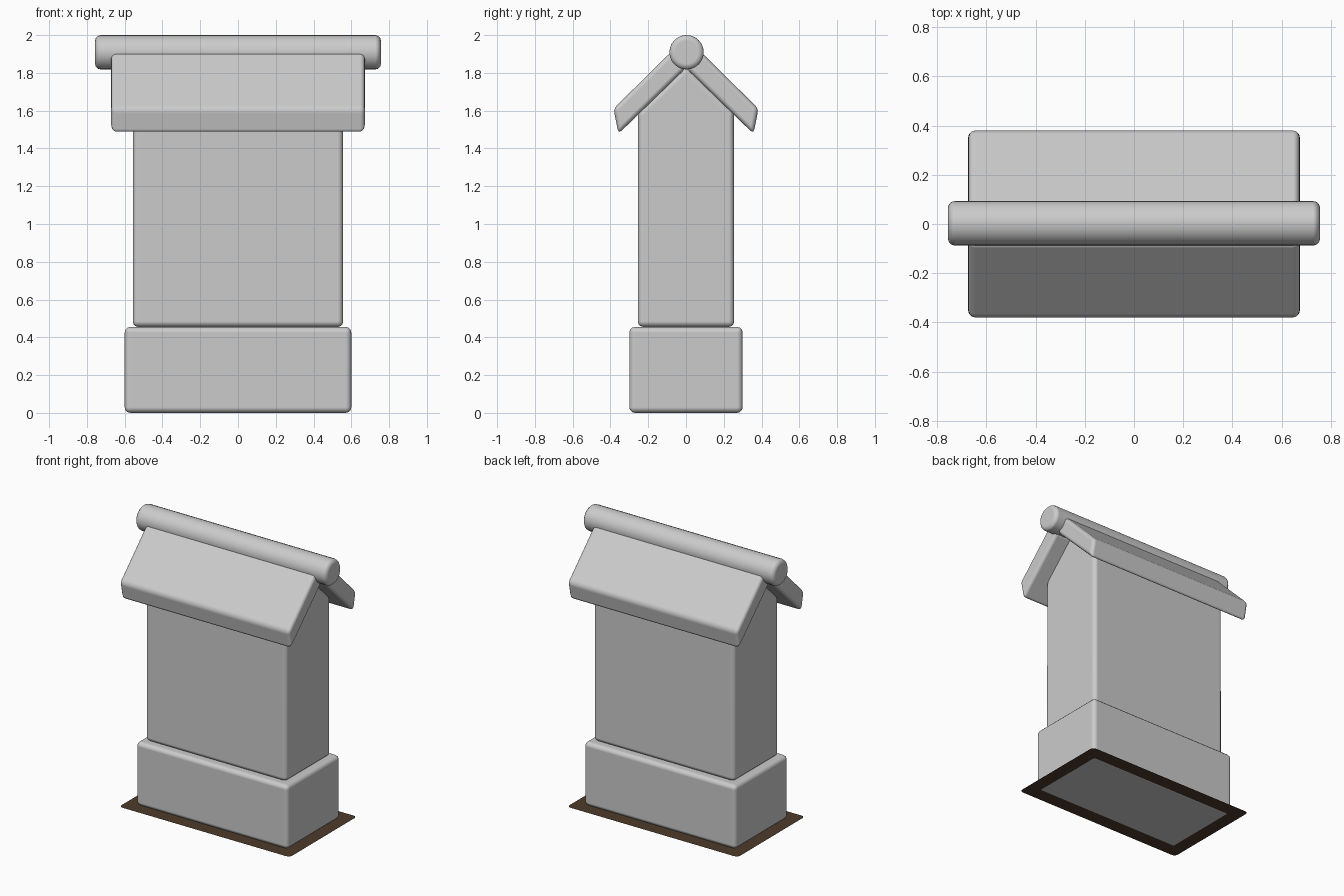
import bpy, bmesh, math

cube = bpy.data.objects.get("Cube")
if cube:
    bpy.data.objects.remove(cube, do_unlink=True)


def material(name, color):
    m = bpy.data.materials.new(name)
    m.use_nodes = True
    m.diffuse_color = (*color, 1)
    m.node_tree.nodes["Principled BSDF"].inputs["Base Color"].default_value = (*color, 1)
    return m


stone = material("stone grey", (0.6, 0.6, 0.6))
earth = material("earth brown", (0.075, 0.045, 0.024))


def finish(bm, name, mat, bevel=0.03, segments=3):
    """Turn the mesh into an object with softened edges."""
    bmesh.ops.recalc_face_normals(bm, faces=bm.faces)
    mesh = bpy.data.meshes.new(name)
    bm.to_mesh(mesh)
    bm.free()
    mesh.materials.append(mat)
    ob = bpy.data.objects.new(name, mesh)
    bpy.context.collection.objects.link(ob)
    if bevel:
        mod = ob.modifiers.new("soft edges", "BEVEL")
        mod.width, mod.segments = bevel, segments
        mod.limit_method, mod.angle_limit = "ANGLE", math.radians(32)
        mod.harden_normals = True
        bpy.context.view_layer.objects.active = ob
        ob.select_set(True)
        bpy.ops.object.shade_smooth_by_angle(angle=math.radians(40))
        ob.select_set(False)
    return ob


def extrude_x(name, profile, half, mat, bevel=0.03):
    """Extrude a (y, z) profile along x, centred."""
    bm = bmesh.new()
    face = bm.faces.new([bm.verts.new((-half, y, z)) for y, z in profile])
    side = bmesh.ops.extrude_face_region(bm, geom=[face])["geom"]
    verts = [v for v in side if isinstance(v, bmesh.types.BMVert)]
    bmesh.ops.translate(bm, verts=verts, vec=(2 * half, 0, 0))
    return finish(bm, name, mat, bevel)


# Plinth and gabled body
extrude_x("plinth", [(-0.3, 0), (0.3, 0), (0.3, 0.455), (-0.3, 0.455)], 0.6, stone)
extrude_x("body", [(-0.255, 0.455), (0.255, 0.455), (0.255, 1.59),
                   (0, 1.835), (-0.255, 1.59)], 0.557, stone)

# Two sloping roof slabs
for side, name in ((-1, "front_roof_slab"), (1, "back_roof_slab")):
    slab = [(0.0, 1.825), (0.357, 1.478), (0.384, 1.61), (0.08, 1.91)]
    extrude_x(name, [(side * y, z) for y, z in slab], 0.672, stone, 0.025)

# Round ridge pole with softened ends
bm = bmesh.new()
bmesh.ops.create_cone(bm, cap_ends=True, segments=24, radius1=0.091, radius2=0.091, depth=1.514)
ridge = finish(bm, "ridge_pole", stone, 0.03)
ridge.rotation_euler.y = math.pi / 2
ridge.location = (0, 0.003, 1.909)

# Flat ground plate with rounded corners
bm = bmesh.new()
outline = []
for sx, sy, start in ((1, 1, 0), (-1, 1, 90), (-1, -1, 180), (1, -1, 270)):
    for step in range(4):
        a = math.radians(start + 30 * step)
        outline.append(bm.verts.new((sx * 0.645 + 0.03 * math.cos(a),
                                     sy * 0.35 + 0.03 * math.sin(a), 0.002)))
bm.faces.new(outline)
finish(bm, "ground_plate", earth, 0)
